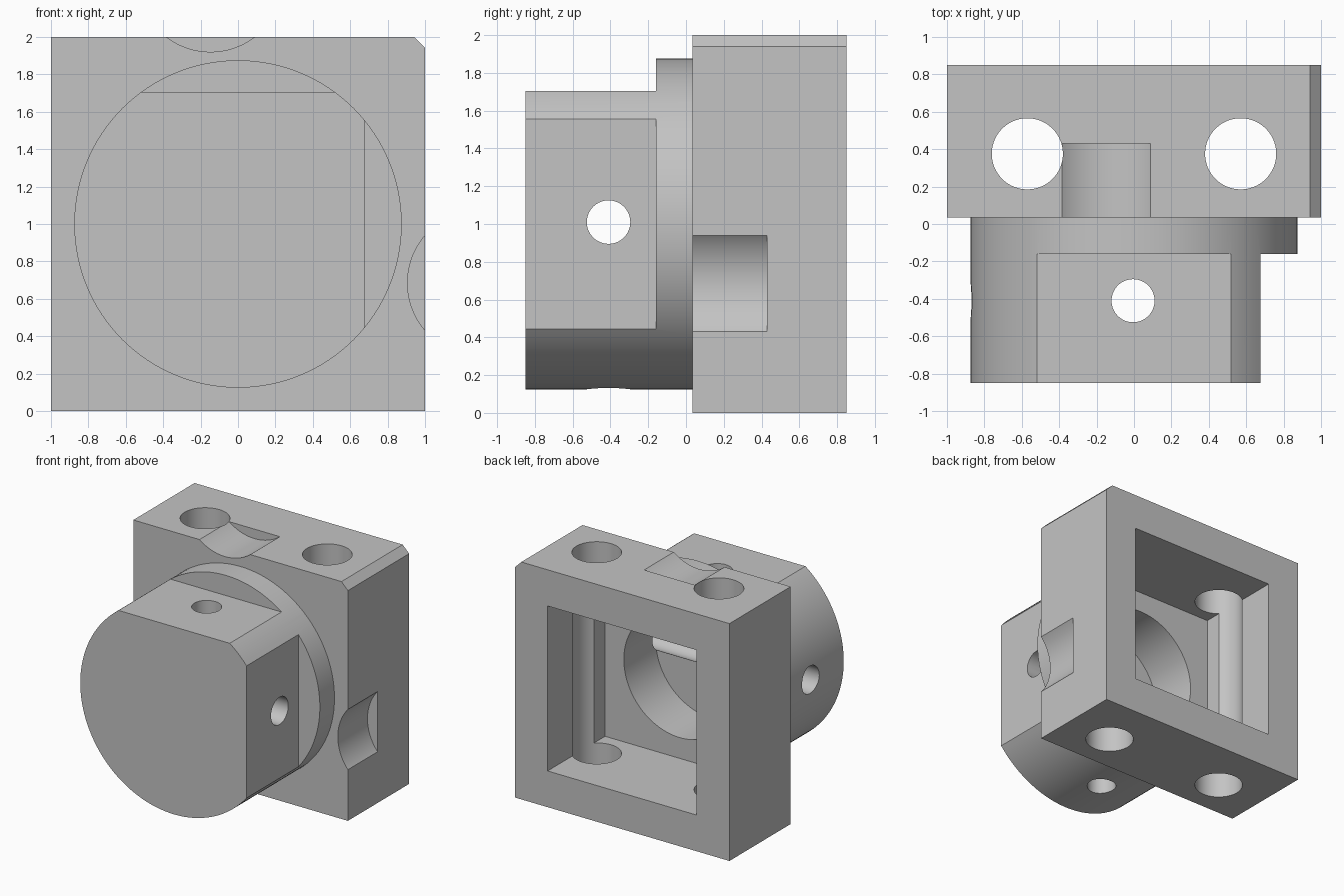
import bpy, bmesh, math
from mathutils import Matrix, Vector

if "Cube" in bpy.data.objects:
    bpy.data.objects.remove(bpy.data.objects["Cube"])

grey = bpy.data.materials.new("machined grey")
grey.diffuse_color = (0.55, 0.55, 0.55, 1)
grey.use_nodes = True
grey.node_tree.nodes["Principled BSDF"].inputs["Base Color"].default_value = grey.diffuse_color


def finish(name, bm):
    bmesh.ops.recalc_face_normals(bm, faces=bm.faces)
    me = bpy.data.meshes.new(name)
    bm.to_mesh(me)
    bm.free()
    me.materials.append(grey)
    ob = bpy.data.objects.new(name, me)
    bpy.context.collection.objects.link(ob)
    return ob


def prism(name, outline, y0, y1):
    """Extrude an x-z outline from y0 to y1."""
    bm = bmesh.new()
    face = bm.faces.new([bm.verts.new((x, y0, z)) for x, z in outline])
    new = bmesh.ops.extrude_face_region(bm, geom=[face])["geom"]
    bmesh.ops.translate(bm, vec=(0, y1 - y0, 0),
                        verts=[v for v in new if isinstance(v, bmesh.types.BMVert)])
    return finish(name, bm)


def box(name, x0, x1, y0, y1, z0, z1):
    return prism(name, [(x0, z0), (x1, z0), (x1, z1), (x0, z1)], y0, y1)


def rod(name, start, end, r, n=96):
    """Cylinder between two points."""
    a, b = Vector(start), Vector(end)
    rot = (b - a).to_track_quat('Z', 'Y').to_matrix().to_4x4()
    bm = bmesh.new()
    bmesh.ops.create_cone(bm, cap_ends=True, segments=n, radius1=r, radius2=r,
                          depth=(b - a).length,
                          matrix=Matrix.Translation((a + b) / 2) @ rot)
    return finish(name, bm)


def combine(target, other, op):
    other.hide_render = True
    mod = target.modifiers.new(other.name, 'BOOLEAN')
    mod.operation, mod.object, mod.solver = op, other, 'EXACT'
    bpy.context.view_layer.objects.active = target
    bpy.ops.object.modifier_apply(modifier=mod.name)
    bpy.data.objects.remove(other, do_unlink=True)


# Round boss with two flats, leaving a full flange next to the block
boss = rod("boss", (0, -0.85, 1), (0, 0.06, 1), 0.875, 128)
combine(boss, box("top_flat", -1.2, 1.2, -1, -0.16, 1.705, 2.2), 'DIFFERENCE')
combine(boss, box("side_flat", 0.675, 1.2, -1, -0.16, -0.2, 2.2), 'DIFFERENCE')

# Square block with one chamfered top corner
housing = prism("housing", [(-1, 0), (1, 0), (1, 1.94), (0.94, 2), (-1, 2)], 0.035, 0.85)
combine(housing, boss, 'UNION')

cutters = [
    # rear pocket and blind bore
    box("pocket", -0.695, 0.695, 0.085, 1, 0.305, 1.695),
    rod("bore", (0, -0.34, 1), (0, 0.3, 1), 0.52),
    # shallow round notches in the top and right edges
    rod("top_notch", (-0.147, -0.1, 2.31), (-0.147, 0.43, 2.31), 0.39, 128),
    rod("side_notch", (1.296, -0.1, 0.685), (1.296, 0.43, 0.685), 0.39, 128),
    # cross holes in the boss
    rod("vertical_hole", (-0.005, -0.41, -0.1), (-0.005, -0.41, 2.1), 0.115, 64),
    rod("cross_hole", (-1.1, -0.41, 1.01), (1.1, -0.41, 1.01), 0.115, 64),
]
# mounting holes through the block
for x in (-0.57, 0.57):
    cutters.append(rod("mounting_hole", (x, 0.375, -0.1), (x, 0.375, 2.1), 0.19))
for c in cutters:
    combine(housing, c, 'DIFFERENCE')

bpy.ops.object.select_all(action='DESELECT')
housing.select_set(True)
bpy.context.view_layer.objects.active = housing
bpy.ops.object.shade_smooth_by_angle(angle=math.radians(25))
